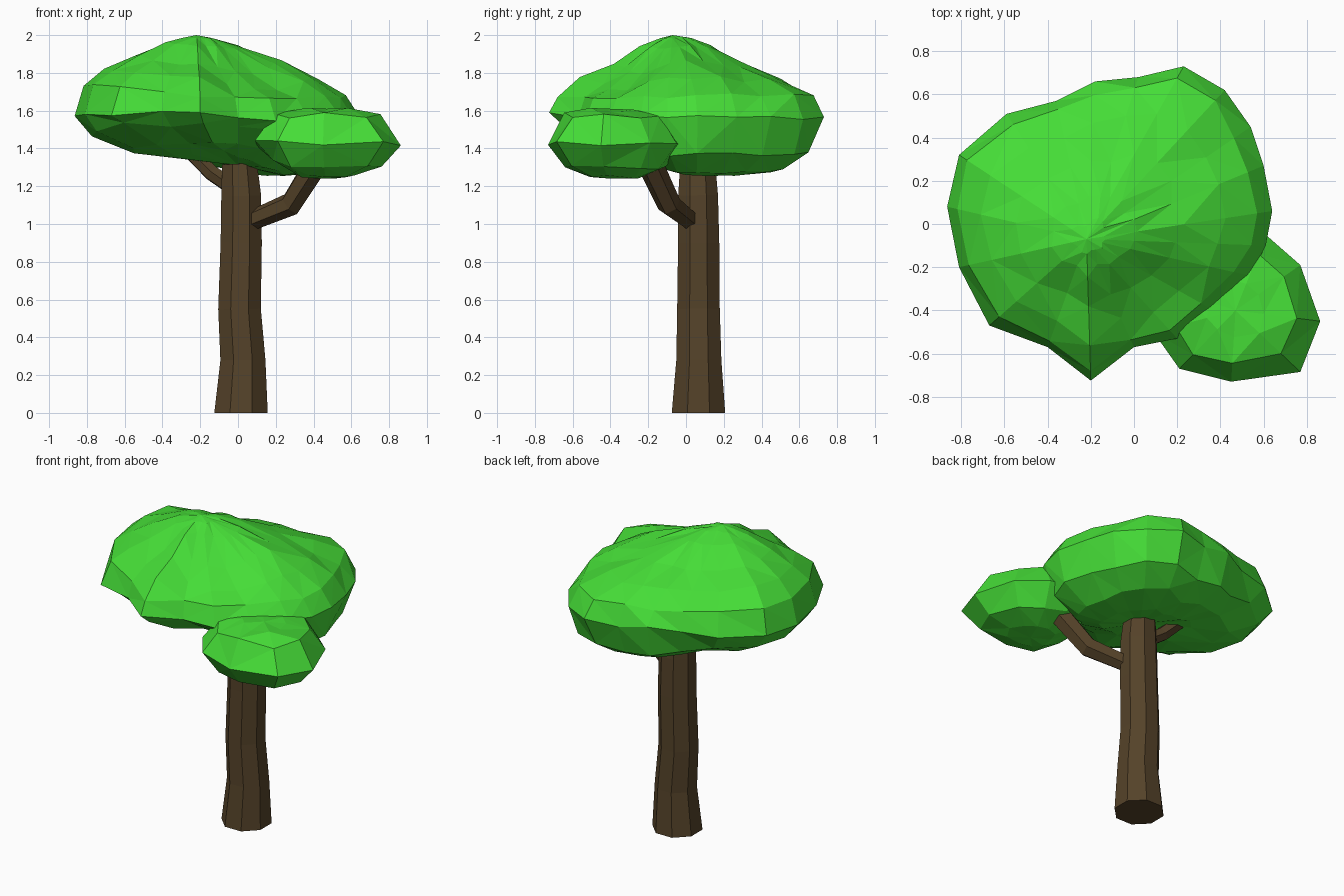
import bpy, bmesh, math, random
from mathutils import Vector

if "Cube" in bpy.data.objects:
    bpy.data.objects.remove(bpy.data.objects["Cube"])

random.seed(11)


def material(name, color):
    m = bpy.data.materials.new(name)
    m.diffuse_color = color
    m.use_nodes = True
    m.node_tree.nodes["Principled BSDF"].inputs["Base Color"].default_value = m.diffuse_color
    return m


BARK = material("bark", (0.09, 0.055, 0.022, 1))
LEAF = material("leaf", (0.06, 0.72, 0.038, 1))


def loft(name, rings, mat, triangulate=False):
    """Skin a stack of rings; a one-point ring closes to a tip."""
    bm = bmesh.new()
    vs = [[bm.verts.new(p) for p in r] for r in rings]
    for a, b in zip(vs, vs[1:]):
        n = max(len(a), len(b))
        for i in range(n):
            j = (i + 1) % n
            if len(a) == 1:
                bm.faces.new((a[0], b[j], b[i]))
            elif len(b) == 1:
                bm.faces.new((a[i], a[j], b[0]))
            else:
                bm.faces.new((a[i], a[j], b[j], b[i]))
    for r in (vs[0], vs[-1]):
        if len(r) > 2:
            bm.faces.new(r)
    if triangulate:
        bmesh.ops.triangulate(bm, faces=bm.faces[:])
    bmesh.ops.recalc_face_normals(bm, faces=bm.faces[:])
    me = bpy.data.meshes.new(name)
    bm.to_mesh(me)
    bm.free()
    me.materials.append(mat)
    ob = bpy.data.objects.new(name, me)
    bpy.context.collection.objects.link(ob)
    return ob


def tube(name, path, sides):
    """Tapered limb; path holds (x, y, z, radius)."""
    pts = [Vector(p[:3]) for p in path]
    rings = []
    for k, p in enumerate(path):
        d = pts[min(k + 1, len(pts) - 1)] - pts[max(k - 1, 0)]
        if k == 0 and name == "trunk":
            d = Vector((0, 0, 1))
        q = Vector((0, 0, 1)).rotation_difference(d.normalized())
        rings.append([pts[k] + q @ Vector((p[3] * math.cos(a), p[3] * math.sin(a), 0))
                      for a in [(i + 0.5) * math.tau / sides for i in range(sides)]])
    return loft(name, rings, BARK)


# Trunk and its two limbs
tube("trunk", [(0.016, 0.066, 0, 0.153), (0.026, 0.068, 0.28, 0.129), (0.008, 0.066, 0.55, 0.122),
               (0.017, 0.067, 0.9, 0.118), (0.017, 0.064, 1.15, 0.114), (0.008, 0.062, 1.32, 0.10)], 8)
tube("right_branch", [(-0.02, 0.07, 0.98, 0.05), (0.28, -0.09, 1.105, 0.064), (0.44, -0.21, 1.36, 0.07)], 6)
tube("left_branch", [(-0.01, 0.07, 1.18, 0.045), (-0.14, 0.09, 1.27, 0.045), (-0.34, 0.14, 1.47, 0.04)], 6)


def blob(name, outline, rim, top, bottom, peak, base, shape, jit):
    """Leaf mass: plan outline shrunk towards the peak above and the base below."""
    def ring(s, z, c):
        r = []
        for x, y in outline:
            t = s + random.uniform(-jit, jit) * (s < 0.99)
            px, py = c[0] + (x - c[0]) * t, c[1] + (y - c[1]) * t
            dz = random.uniform(-jit, jit) * 0.6 * min(1, s * 1.5)
            r.append((px, py, z + dz + shape(px, py, z, s)))
        return r
    rings = [[(*base[:2], base[2])]]
    rings += [ring(s, z, base) for s, z in bottom]
    rings += [ring(1, rim, peak)]
    rings += [ring(s, z, peak) for s, z in top]
    rings += [[tuple(peak)]]
    return loft(name, rings, LEAF, True)


def main_shape(x, y, z, s):
    if s == 1:
        return 0.025 * (x < -0.15)
    if z < 1.5:  # underside drops towards the back right, lifts at the front
        front = 0.06 * max(0, min(1, -(y + 0.05) / 0.3))
        return front + 0.1 * (0.35 - max(0, min(1, (x + y * 0.5 + 0.25) / 0.5)))
    left = 0.06 * max(0, min(1, -(x + 0.3) / 0.4))
    hump = 0.03 * math.exp(-((x - 0.2) ** 2 + (y - 0.08) ** 2) / 0.02)
    hollow = 0.07 * math.exp(-((x - 0.12) ** 2 + (y + 0.3) ** 2) / 0.03)
    valley = 0.04 * math.exp(-((x - 0.05) ** 2 + (y - 0.2) ** 2) / 0.015)
    return left + hump - hollow - valley


# Broad main crown
blob("main_crown",
     [(0.64, 0.06), (0.60, 0.27), (0.54, 0.45), (0.42, 0.62), (0.23, 0.73), (0.02, 0.68), (-0.18, 0.66),
      (-0.36, 0.57), (-0.59, 0.51), (-0.81, 0.32), (-0.865, 0.08), (-0.81, -0.2), (-0.67, -0.47),
      (-0.4, -0.57), (-0.2, -0.725), (0.0, -0.57), (0.2, -0.53), (0.37, -0.40), (0.54, -0.24), (0.61, -0.1)],
     1.56, [(0.92, 1.675), (0.74, 1.765), (0.5, 1.85), (0.25, 1.945), (0.1, 1.985)],
     [(0.38, 1.32), (0.66, 1.345), (0.9, 1.43)],
     (-0.22, -0.07, 2.0), (0.0, 0.05, 1.31), main_shape, 0.025)


def side_shape(x, y, z, s):
    # Underside lifts where it meets the main crown
    return 0.06 * max(0, min(1, (0.32 - x) / 0.2)) if z < 1.4 else 0.0


# Low side crown at the front right
blob("side_crown",
     [(0.61, -0.05), (0.77, -0.19), (0.862, -0.45), (0.77, -0.685), (0.45, -0.73), (0.21, -0.67),
      (0.09, -0.5), (0.1, -0.28), (0.22, -0.08), (0.42, 0.0)],
     1.425, [(0.73, 1.575), (0.35, 1.605)], [(0.35, 1.25), (0.75, 1.3)],
     (0.47, -0.4, 1.61), (0.47, -0.4, 1.24), side_shape, 0.03)
